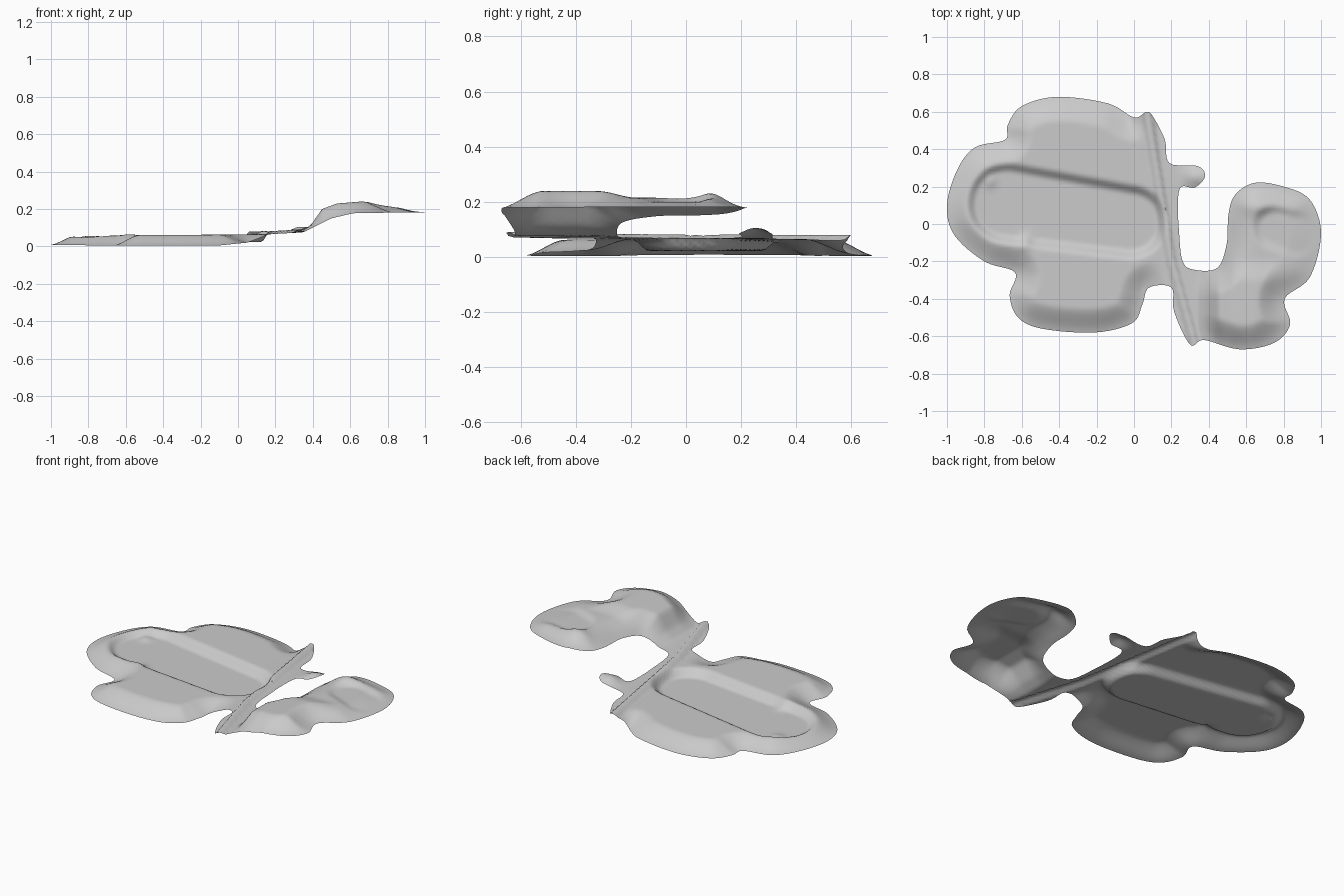
import bpy
import math
from mathutils import Vector
from mathutils.geometry import delaunay_2d_cdt, intersect_point_line
from mathutils.kdtree import KDTree

cube = bpy.data.objects.get("Cube")
if cube:
    bpy.data.objects.remove(cube, do_unlink=True)

SPACING = 0.016

# Outline control points: broad lobe, then small raised lobe and drain tab
BROAD_LOBE = [
    (.07, .6), (0, .57), (-.14, .645), (-.41, .68), (-.6, .63), (-.675, .53),
    (-.69, .45), (-.85, .41), (-.945, .29), (-1, .1), (-.96, -.06), (-.8, -.2),
    (-.635, -.26), (-.665, -.38), (-.62, -.5), (-.49, -.56), (-.21, -.58),
    (-.01, -.53), (.045, -.43), (.08, -.34), (.2, -.34),
]
SMALL_LOBE = [
    (.215, -.47), (.3, -.645), (.375, -.62), (.565, -.67), (.75, -.635),
    (.835, -.535), (.805, -.4), (.94, -.285), (1, -.05), (.94, .13), (.8, .2),
    (.645, .22), (.54, .155), (.505, .05), (.495, -.11), (.445, -.235),
    (.325, -.245), (.26, -.2),
]
DRAIN_TAB = [
    (.24, -.03), (.235, .13), (.255, .2), (.325, .195), (.38, .255),
    (.34, .31), (.19, .325), (.165, .45), (.11, .56),
]

# Height of the outer edge and of the plateau along x
EDGE_HEIGHT = [(-1, .008), (-.65, .004), (-.1, .005), (.05, .02), (.17, .065),
               (.35, .075), (.5, .15), (.62, .178), (1, .182)]
PLATEAU_HEIGHT = [(-1, .058), (0, .063), (.2, .066), (.34, .078), (.39, .115),
                  (.45, .2), (.53, .229), (.65, .239), (1, .236)]
RIDGE = [Vector(p) for p in ((.07, .6), (.2, -.2), (.325, -.645))]


def smooth(t):
    t = min(max(t, 0), 1)
    return t * t * (3 - 2 * t)


def mix(a, b, t):
    return a + (b - a) * t


def profile(points, x):
    """Eased height along a profile."""
    for (xa, za), (xb, zb) in zip(points, points[1:]):
        if x <= xb:
            return mix(za, zb, min(max((x - xa) / (xb - xa), 0), 1))
    return points[-1][1]


def closed_curve(points, steps):
    """Rounded closed curve through the control points."""
    pts = [Vector(p) for p in points]
    curve = []
    for i in range(len(pts)):
        a, b, c, d = (pts[(i + k) % len(pts)] for k in (-1, 0, 1, 2))
        for s in range(steps):
            t = s / steps
            curve.append(b + (c - a) * (t / 2)
                         + (a * 2 - b * 5 + c * 4 - d) * (t * t / 2)
                         + (b * 3 - a - c * 3 + d) * (t ** 3 / 2))
    return curve


def segment_distance(p, a, b):
    t = min(max(intersect_point_line(p, a, b)[1], 0), 1)
    return (p - mix(a, b, t)).length, t


def inside(p, loop):
    odd = False
    for a, b in zip(loop, loop[1:] + loop[:1]):
        if (a.y > p.y) != (b.y > p.y):
            if p.x < mix(a.x, b.x, (p.y - a.y) / (b.y - a.y)):
                odd = not odd
    return odd


def bump(p, centre, radius, height):
    return height * math.exp(-((p - Vector(centre)).length / radius) ** 2)


def basin(p, z, start, end, radii, floor, wall):
    """Sink a flat-floored, rounded basin with sloping walls."""
    d, t = segment_distance(p, Vector(start), Vector(end))
    return mix(floor, z, smooth((d - mix(*radii, t)) / wall))


def height(p, edge_distance):
    ridge_distance = min(segment_distance(p, a, b)[0]
                         for a, b in zip(RIDGE, RIDGE[1:]))
    edge = profile(EDGE_HEIGHT, p.x)
    top = profile(PLATEAU_HEIGHT, p.x)
    if p.x < .3:
        edge = mix(max(edge, .064), edge, smooth(ridge_distance / .12))
    # Northern part of the small lobe sits lower, with a lip at its far end
    lobe = smooth((p.x - .45) / .15)
    top -= lobe * .024 * smooth((p.y + .32) / .14)
    top += lobe * bump(Vector((0, p.y)), (0, .11), .06, .02)
    # Both basins
    if p.x < .3:
        top = basin(p, top, (-.68, .11), (-.02, .01), (.165, .145), .022, .06)
        top += bump(p, (-.77, .23), .035, .012) + bump(p, (-.58, -.09), .035, .015)
    else:
        top = basin(p, top, (.75, -.02), (.87, -.06), (.07, .08), .2, .06)
    width = mix(.13, .17, smooth((p.x - .6) / .2))
    z = mix(edge, top, smooth(edge_distance / width) * .5
            + min(edge_distance / width, 1) * .5)
    # Raised folded ridge and domed tab
    z += .016 * (1 - smooth((ridge_distance - .012) / .018))
    return z + bump(p, (.33, .25), .06, .03)


# Triangulate the outline together with an interior lattice
outline = closed_curve(BROAD_LOBE + SMALL_LOBE + DRAIN_TAB, 6)
tree = KDTree(len(outline) * 4)
samples = [mix(a, b, k / 4) for a, b in zip(outline, outline[1:] + outline[:1])
           for k in range(4)]
for i, s in enumerate(samples):
    tree.insert(s.to_3d(), i)
tree.balance()


def distance_to_edge(p):
    return tree.find(p.to_3d())[2]


points = list(outline)
count = int(1 / SPACING)
for i in range(-count, count + 1):
    for j in range(-count, count + 1):
        p = Vector(((i + j % 2 / 2) * SPACING, j * SPACING))
        if inside(p, outline) and distance_to_edge(p) > SPACING * .5:
            points.append(p)
n = len(outline)
flat, _, faces, *_ = delaunay_2d_cdt(
    points, [(i, (i + 1) % n) for i in range(n)], [], 1, 1e-6)

verts = [(p.x, p.y, height(p, distance_to_edge(p))) for p in flat]
upward = []
for f in faces:
    a, b, c = (flat[i] for i in f[:3])
    turn = (b - a).cross(c - a)
    upward.append(f if turn > 0 else f[::-1])

mesh = bpy.data.meshes.new("moulded_sheet")
mesh.from_pydata(verts, [], upward)
mesh.update()
sheet = bpy.data.objects.new("moulded_sheet", mesh)
bpy.context.collection.objects.link(sheet)

# Plain grey material
grey = bpy.data.materials.new("light_grey")
grey.use_nodes = True
colour = (.6, .6, .6, 1)
grey.diffuse_color = colour
grey.node_tree.nodes["Principled BSDF"].inputs["Base Color"].default_value = colour
mesh.materials.append(grey)

bpy.context.view_layer.objects.active = sheet
sheet.select_set(True)
bpy.ops.object.shade_smooth_by_angle(angle=math.radians(50))
